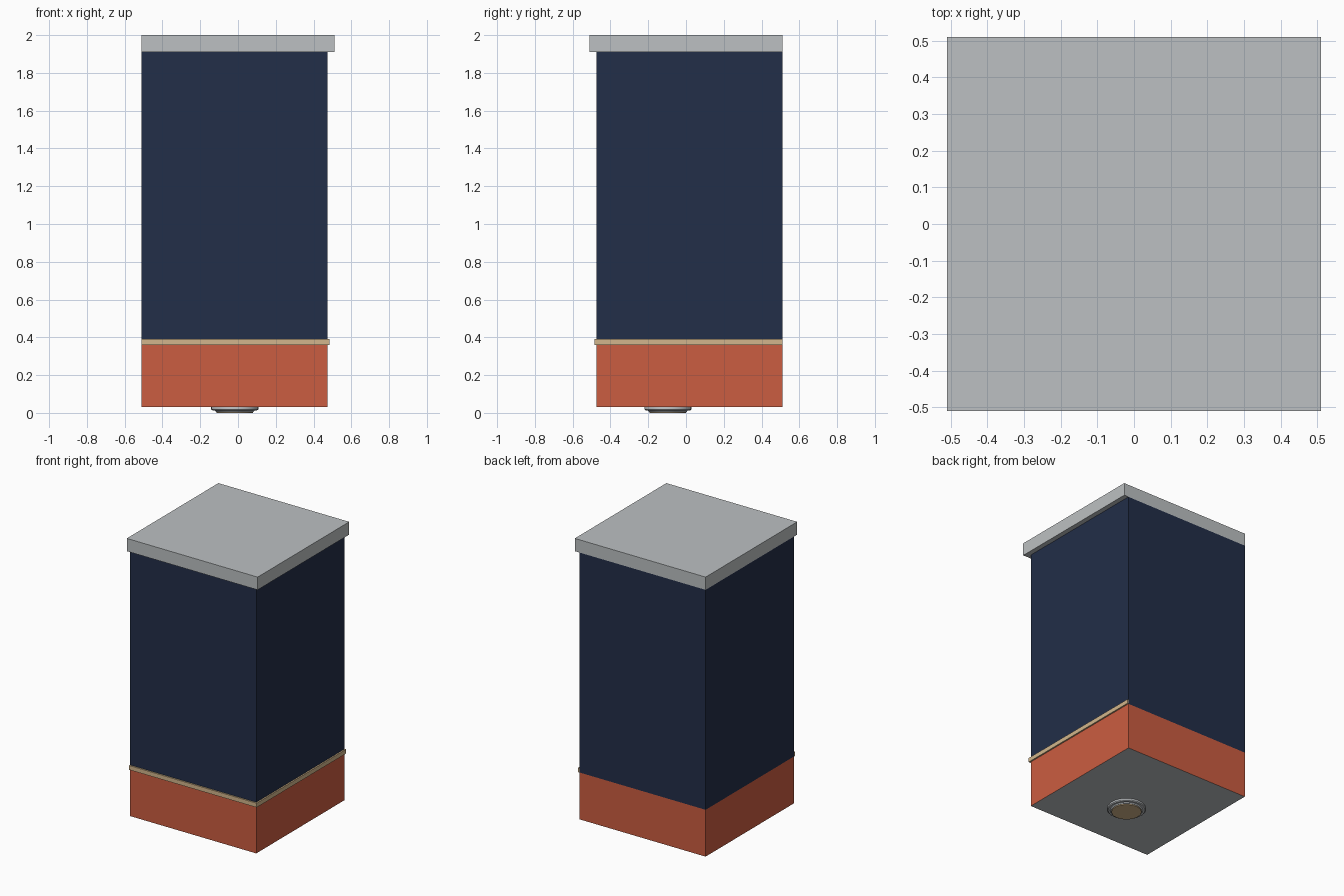
import bpy, bmesh, math

if "Cube" in bpy.data.objects:
    bpy.data.objects.remove(bpy.data.objects["Cube"])


def material(name, r, g, b):
    """Flat material from 0-255 sRGB values, stored as linear."""
    lin = [(c / 255 / 12.92) if c < 10 else ((c / 255 + 0.055) / 1.055) ** 2.4 for c in (r, g, b)]
    m = bpy.data.materials.new(name)
    m.diffuse_color = (*lin, 1)
    m.use_nodes = True
    m.node_tree.nodes["Principled BSDF"].inputs["Base Color"].default_value = m.diffuse_color
    return m


grey = material("light_grey", 188, 192, 194)
navy = material("navy", 34, 46, 72)
orange = material("terracotta", 203, 93, 65)
tan = material("tan", 210, 182, 140)
steel = material("steel", 196, 200, 203)


def finish(name, bm, *mats):
    bmesh.ops.recalc_face_normals(bm, faces=bm.faces)
    mesh = bpy.data.meshes.new(name)
    bm.to_mesh(mesh)
    bm.free()
    for m in mats:
        mesh.materials.append(m)
    ob = bpy.data.objects.new(name, mesh)
    bpy.context.collection.objects.link(ob)
    return ob


def prism(name, outline, z0, z1, *mats):
    """Extrude a flat outline from z0 to z1; a second material goes underneath."""
    bm = bmesh.new()
    face = bm.faces.new([bm.verts.new((x, y, z0)) for x, y in outline])
    top = bmesh.ops.extrude_face_region(bm, geom=[face], use_keep_orig=True)
    for v in top["geom"]:
        if isinstance(v, bmesh.types.BMVert):
            v.co.z = z1
    bmesh.ops.recalc_face_normals(bm, faces=bm.faces)
    if len(mats) > 1:
        for f in bm.faces:
            f.material_index = int(f.normal.z < -0.5)
    return finish(name, bm, *mats)


def rect(x0, x1, y0, y1):
    return [(x0, y0), (x1, y0), (x1, y1), (x0, y1)]


def lathe(name, profile, centre, mat, steps=32):
    """Spin an (r, z) profile round a vertical axis."""
    bm = bmesh.new()
    verts = [bm.verts.new((r, 0, z)) for r, z in profile]
    edges = [bm.edges.new(p) for p in zip(verts, verts[1:])]
    bmesh.ops.spin(bm, geom=verts + edges, cent=(0, 0, 0), axis=(0, 0, 1),
                   angle=math.tau, steps=steps)
    bmesh.ops.remove_doubles(bm, verts=bm.verts, dist=1e-5)
    ob = finish(name, bm, mat)
    ob.location = (*centre, 0)
    bpy.ops.object.select_all(action='DESELECT')
    ob.select_set(True)
    bpy.context.view_layer.objects.active = ob
    bpy.ops.object.shade_smooth_by_angle(angle=math.radians(30))
    return ob


E, F = 0.51, 0.475   # outer edge, recessed front/right face
body = rect(-E, F, -F, E)

# Walls, flush with the cap on the back and left
prism("lower_wall", body, 0.03, 0.36, orange, grey)
prism("upper_wall", body, 0.36, 1.91, navy)
prism("cap_slab", rect(-E, E, -E, E), 1.91, 2.0, grey)

# L-shaped trim rail on the front and right faces only
T = 0.485
prism("trim_rail", [(-E, -T), (T, -T), (T, E), (F, E), (F, -F), (-E, -F)], 0.36, 0.39, tan)

# Round fitting under the base
spot = (-0.017, -0.096)
lathe("fitting_ring", [(0, 0.03), (0.125, 0.03), (0.125, 0.019), (0.119, 0.014),
                       (0.106, 0.013), (0.1, 0.006), (0, 0.006)], spot, steel)
lathe("fitting_disc", [(0, 0.006), (0.097, 0.006), (0.097, 0.0), (0, 0.0)], spot, tan)
